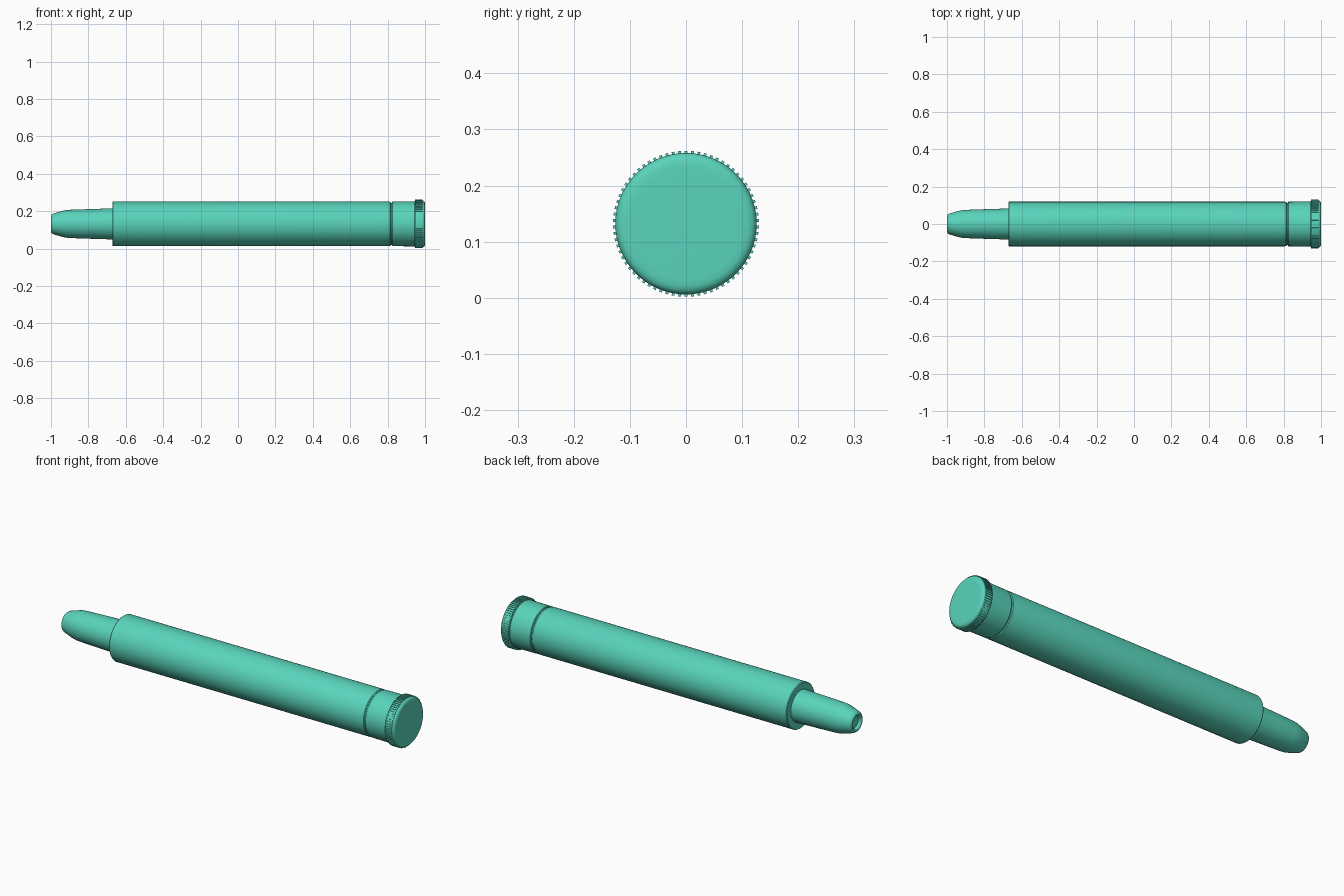
import bpy, bmesh, math
from mathutils import Matrix

if "Cube" in bpy.data.objects:
    bpy.data.objects.remove(bpy.data.objects["Cube"])

ZC = 0.132   # height of the long axis
SEG = 96


def finish(name, bm, angle=35):
    bmesh.ops.recalc_face_normals(bm, faces=bm.faces)
    mesh = bpy.data.meshes.new(name)
    bm.to_mesh(mesh)
    bm.free()
    ob = bpy.data.objects.new(name, mesh)
    bpy.context.collection.objects.link(ob)
    mat = bpy.data.materials.get("teal") or bpy.data.materials.new("teal")
    mat.diffuse_color = (0.10, 0.66, 0.50, 1)
    mat.use_nodes = True
    mat.node_tree.nodes["Principled BSDF"].inputs["Base Color"].default_value = mat.diffuse_color
    mesh.materials.append(mat)
    ob.location.z = ZC
    bpy.ops.object.select_all(action='DESELECT')
    ob.select_set(True)
    bpy.context.view_layer.objects.active = ob
    bpy.ops.object.shade_smooth_by_angle(angle=math.radians(angle))
    return ob


def lathe(name, profile):
    """Spin (x, radius) points around the x axis; both ends are capped."""
    bm = bmesh.new()
    rings = []
    for x, r in profile:
        rings.append([bm.verts.new((x, r * math.cos(2 * math.pi * i / SEG),
                                    r * math.sin(2 * math.pi * i / SEG)))
                      for i in range(SEG)])
    for a, b in zip(rings, rings[1:]):
        for i in range(SEG):
            j = (i + 1) % SEG
            bm.faces.new((a[i], a[j], b[j], b[i]))
    bm.faces.new(rings[0])
    bm.faces.new(rings[-1])
    return finish(name, bm)


# tapered grip section with a rounded, shallowly recessed tip
lathe("grip_section", [
    (-0.985, 0.030), (-0.994, 0.033), (-0.999, 0.038), (-1.0, 0.043),
    (-0.997, 0.049), (-0.990, 0.054), (-0.982, 0.057), (-0.945, 0.068),
    (-0.925, 0.073), (-0.900, 0.0755), (-0.800, 0.079), (-0.640, 0.084)])

# main barrel with slightly eased ends
lathe("barrel", [
    (-0.670, 0.080), (-0.672, 0.112), (-0.671, 0.116), (-0.667, 0.119),
    (0.808, 0.119), (0.814, 0.118), (0.818, 0.114), (0.818, 0.08)])

# core seen in the groove between barrel and collar
lathe("groove_core", [(0.80, 0.113), (0.84, 0.113)])

# collar
lathe("collar", [
    (0.824, 0.08), (0.824, 0.116), (0.827, 0.119), (0.952, 0.120)])

# end cap with a rounded rim
lathe("end_cap", [
    (0.945, 0.110), (0.945, 0.123), (0.949, 0.126), (0.985, 0.126),
    (0.992, 0.124), (0.997, 0.119), (0.9995, 0.111), (1.0, 0.10)])

# knurled ridges around the end cap
bm = bmesh.new()
TEETH = 70
for i in range(TEETH):
    m = (Matrix.Rotation(2 * math.pi * i / TEETH, 4, 'X')
         @ Matrix.Translation((0.967, 0, 0.1265))
         @ Matrix.Diagonal((0.040, 0.005, 0.007, 1)))
    bmesh.ops.create_cube(bm, size=1, matrix=m)
finish("knurling", bm)
